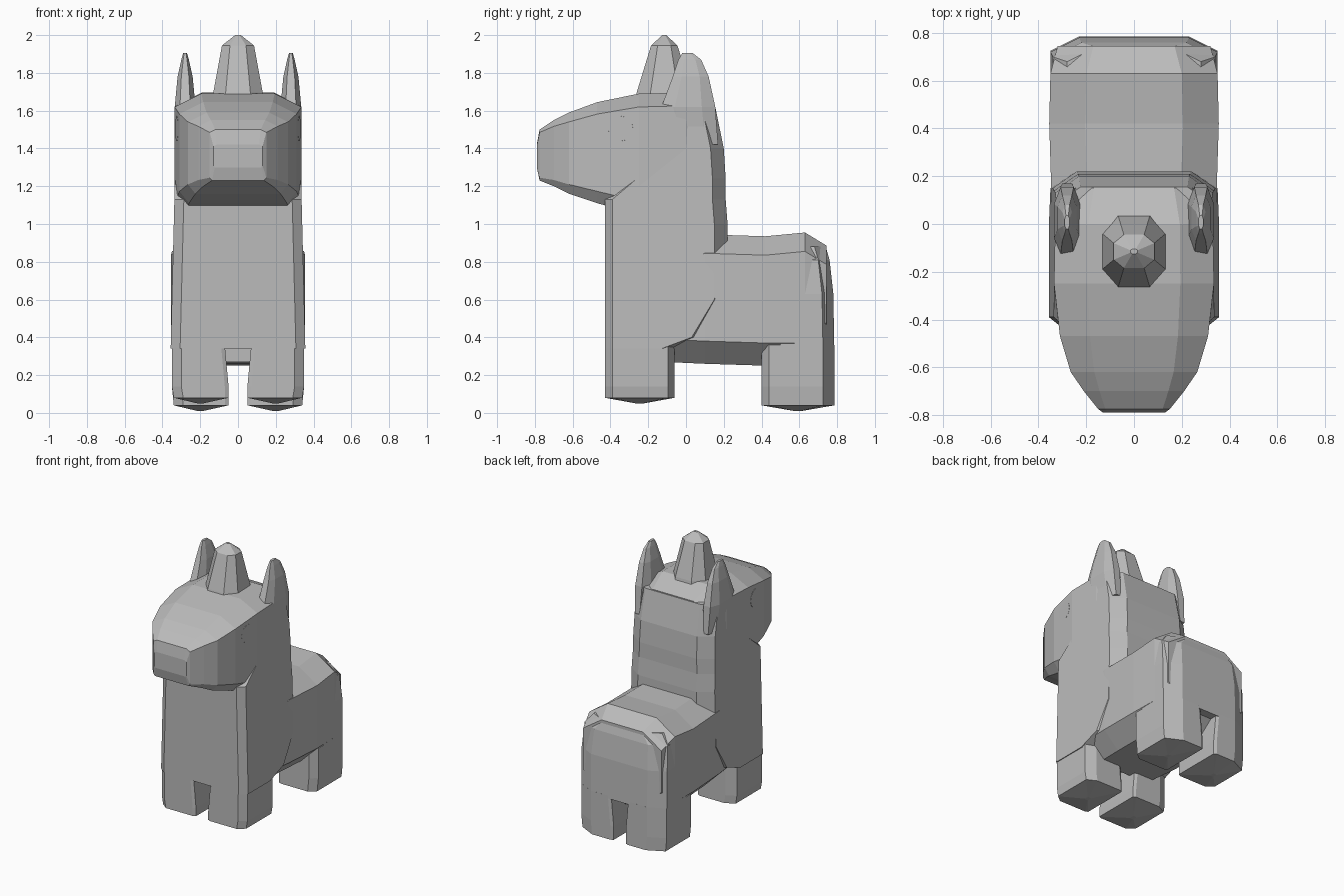
import bpy, bmesh
from mathutils import Matrix, Vector

cube = bpy.data.objects.get("Cube")
if cube:
    bpy.data.objects.remove(cube)

grey = bpy.data.materials.new("plain grey")
grey.use_nodes = True
grey.diffuse_color = (0.5, 0.5, 0.5, 1)
shader = grey.node_tree.nodes["Principled BSDF"]
shader.inputs["Base Color"].default_value = grey.diffuse_color


def finish(name, bm):
    """Turn a bmesh into a grey object."""
    bmesh.ops.recalc_face_normals(bm, faces=bm.faces)
    mesh = bpy.data.meshes.new(name)
    bm.to_mesh(mesh)
    bm.free()
    mesh.materials.append(grey)
    obj = bpy.data.objects.new(name, mesh)
    bpy.context.collection.objects.link(obj)
    return obj


def loft(name, rings):
    """Skin a list of equally long point rings and close both ends."""
    bm = bmesh.new()
    loops = [[bm.verts.new(point) for point in ring] for ring in rings]
    for lower, upper in zip(loops, loops[1:]):
        for i in range(len(lower)):
            bm.faces.new((lower[i - 1], lower[i], upper[i], upper[i - 1]))
    bm.faces.new(loops[0])
    bm.faces.new(loops[-1])
    return finish(name, bm)


def octagon(half, low, high, cut_low, cut_high):
    """Rectangle with separate corner cuts on its low and high side."""
    (low_u, low_v), (high_u, high_v) = cut_low, cut_high
    right = [(half - low_u, low), (half, low + low_v),
             (half, high - high_v), (half - high_u, high)]
    left = [(-u, v) for u, v in reversed(right)]
    return right + left


def flat_ring(z, half, front, back, cut_front, cut_back, middle=0):
    outline = octagon(half, front, back, cut_front, cut_back)
    return [(middle + x, y, z) for x, y in outline]


def upright_ring(y, half, bottom, top, cut_bottom, cut_top):
    outline = octagon(half, bottom, top, cut_bottom, cut_top)
    return [(x, y, z) for x, z in outline]


def head_ring(y, half, bottom, top):
    """Head section whose corner cuts grow with its width."""
    cut = (half - 0.1) * 0.6
    return upright_ring(y, half, bottom, top, (cut * 0.4, cut / 2), (cut, cut / 2))


def spire(name, middle, rows):
    """Pointed upright part with evenly cut corners, for the horn and ears."""
    rings = []
    for z, half, front, back in rows:
        cut = (half / 2, (back - front) / 4)
        rings.append(flat_ring(z, half, front, back, cut, cut, middle))
    return loft(name, rings)


def leg(name, side, front, back, foot, cut):
    """Leg with a larger cut at the outer rear edge and a shallow pointed sole."""
    def ring(z, inner, outer):
        points = [(inner, front + 0.01), (inner + 0.02, front),
                  (outer - 0.05, front), (outer, front + 0.04),
                  (outer, back - cut / 2), (outer - cut, back),
                  (inner + 0.02, back), (inner, back - 0.01)]
        return [Vector((side * x, y, z)) for x, y in points]

    knee, hip = ring(0.14, 0.05, 0.35), ring(0.36, 0.07, 0.35)
    rim = ring(foot + 0.03, 0.05, 0.34)
    center = Vector((side * 0.2, (front + back) / 2, foot))
    sole = [center.lerp(Vector((p.x, p.y, foot)), 0.1) for p in rim]
    return loft(name, [sole, rim, knee, hip])


# Chest and neck, narrowing slightly upwards
loft("chest_and_neck", [
    flat_ring(z, 0.365 - z * 0.025, front, back, (0.05, 0.04), (0.1, 0.07))
    for z, front, back in [
        (0.34, -0.43, -0.06), (0.4, -0.43, 0.1), (0.6, -0.43, 0.22), (1, -0.43, 0.22),
        (1.13, -0.43, 0.21), (1.24, -0.3, 0.21), (1.4, -0.2, 0.2), (1.62, -0.1, 0.155)]])

# Head tapering to the muzzle
loft("head", [head_ring(*row) for row in [
    (-0.79, 0.13, 1.3, 1.42), (-0.775, 0.15, 1.23, 1.5), (-0.7, 0.21, 1.2, 1.55),
    (-0.62, 0.265, 1.16, 1.59), (-0.47, 0.31, 1.11, 1.645), (-0.25, 0.335, 1.05, 1.69),
    (0, 0.33, 1.05, 1.695), (0.15, 0.27, 1.05, 1.625)]])

# Barrel of the body with the rounded rump
loft("barrel", [
    upright_ring(y, half, bottom, top, (0.12, 0.12), (0.15, 0.1))
    for y, half, bottom, top in [
        (-0.12, 0.33, 0.27, 0.85), (0.1, 0.345, 0.26, 0.945), (0.42, 0.355, 0.25, 0.935),
        (0.63, 0.35, 0.25, 0.955), (0.745, 0.32, 0.36, 0.885)]])

# Rear column of the hindquarters
loft("haunches", [
    flat_ring(z, half, 0.46, back, (0.04, 0.04), (0.12, 0.06))
    for z, half, back in [
        (0.34, 0.35, 0.785), (0.63, 0.35, 0.78), (0.81, 0.34, 0.76), (0.88, 0.28, 0.74)]])

# Legs, ears and eyes on both sides
for side, label in ((1, "left"), (-1, "right")):
    leg(f"{label}_front_leg", side, front=-0.43, back=-0.06, foot=0.05, cut=0.07)
    leg(f"{label}_back_leg", side, front=0.4, back=0.785, foot=0.01, cut=0.12)

    spire(f"{label}_ear", side * 0.28, [
        (1.42, 0.04, -0.1, 0.17), (1.62, 0.055, -0.13, 0.155), (1.78, 0.04, -0.07, 0.12),
        (1.87, 0.02, -0.04, 0.08), (1.905, 0.01, -0.02, 0.035)])

    bm = bmesh.new()
    bmesh.ops.create_cone(bm, cap_ends=True, segments=16,
                          radius1=0.07, radius2=0.066, depth=0.02)
    facing = Vector((side, -0.12, 0)).to_track_quat("Z", "Y").to_matrix().to_4x4()
    bm.transform(Matrix.Translation((side * 0.315, -0.345, 1.505)) @ facing)
    finish(f"{label}_eye", bm)

# Horn
spire("horn", 0, [
    (1.62, 0.145, -0.28, 0.045), (1.7, 0.13, -0.26, 0.03),
    (1.945, 0.085, -0.185, -0.045), (2, 0.015, -0.125, -0.105)])
